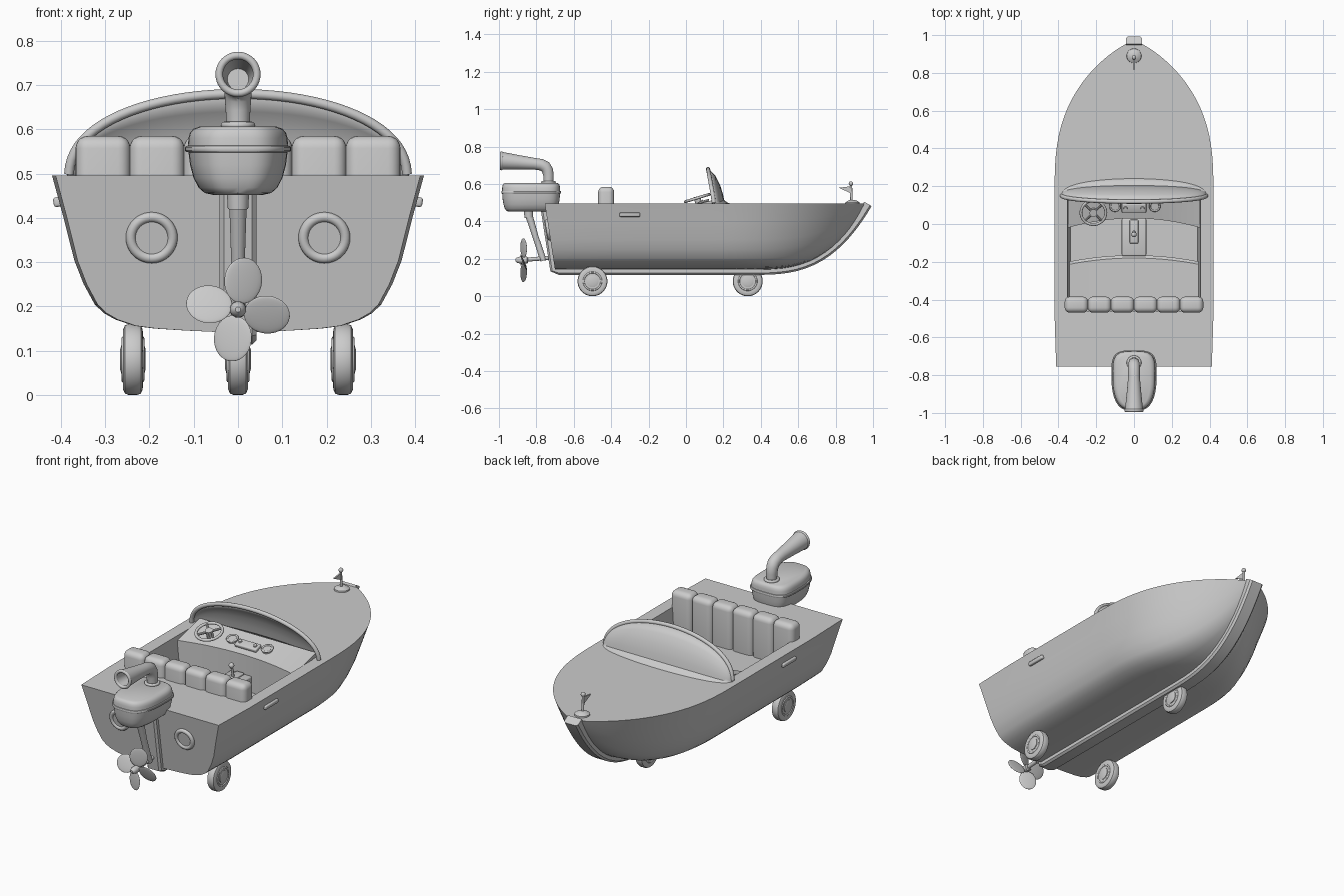
import bpy, bmesh
from math import sin, cos, pi, radians
from mathutils import Vector, Matrix

if "Cube" in bpy.data.objects:
    bpy.data.objects.remove(bpy.data.objects["Cube"])

X, Y, Z = Vector((1, 0, 0)), Vector((0, 1, 0)), Vector((0, 0, 1))


def finish(ob, angle=35):
    bpy.ops.object.select_all(action='DESELECT')
    ob.select_set(True)
    bpy.context.view_layer.objects.active = ob
    bpy.ops.object.shade_smooth_by_angle(angle=radians(angle))
    return ob


def from_bm(name, bm):
    bmesh.ops.recalc_face_normals(bm, faces=bm.faces)
    me = bpy.data.meshes.new(name)
    bm.to_mesh(me)
    bm.free()
    ob = bpy.data.objects.new(name, me)
    bpy.context.collection.objects.link(ob)
    return finish(ob)


def loft(name, rings, caps=(True, True), closed=True):
    bm = bmesh.new()
    vs = [[bm.verts.new(p) for p in r] for r in rings]
    n = len(rings[0])
    for a, b in zip(vs, vs[1:]):
        for i in range(n if closed else n - 1):
            j = (i + 1) % n
            bm.faces.new((a[i], a[j], b[j], b[i]))
    for c, r in zip(caps, (vs[0], vs[-1])):
        if c:
            bm.faces.new(r)
    return from_bm(name, bm)


def tube(name, pts, radii, ref=X, caps=(True, True), n=32):
    pts = [Vector(p) for p in pts]
    rings = []
    for i, (p, r) in enumerate(zip(pts, radii)):
        t = (pts[min(i + 1, len(pts) - 1)] - pts[max(i - 1, 0)]).normalized()
        u = t.cross(ref).normalized()
        v = u.cross(t)
        rings.append([p + r * (cos(2*pi*k/n) * u + sin(2*pi*k/n) * v) for k in range(n)])
    return loft(name, rings, caps)


def torus(name, loc, major, minor, rot=(0, 0, 0)):
    bpy.ops.mesh.primitive_torus_add(location=loc, rotation=rot, major_radius=major,
                                     minor_radius=minor, major_segments=40, minor_segments=12)
    ob = bpy.context.object
    ob.name = name
    return finish(ob)


def box(name, loc, size, bevel=0.005, rot=(0, 0, 0), seg=3):
    bpy.ops.mesh.primitive_cube_add(size=1, location=loc, rotation=rot)
    ob = bpy.context.object
    ob.name = name
    ob.data.transform(Matrix.Diagonal((*size, 1)))
    m = ob.modifiers.new('bevel', 'BEVEL')
    m.width, m.segments = bevel, seg
    bpy.ops.object.modifier_apply(modifier='bevel')
    return finish(ob)


def ball(name, loc, r):
    bpy.ops.mesh.primitive_uv_sphere_add(segments=20, ring_count=12, radius=r, location=loc)
    bpy.context.object.name = name
    return finish(bpy.context.object)


# Hull: lofted stations, pinched to a raked bow
DECK = 0.495
SECTION = [(0, 0), (.28, .015), (.45, .028), (.56, .045), (.66, .085), (.72, .125), (.77, .18),
           (.83, .31), (.88, .46), (.94, .74), (1, 1)]


def keel_z(y):
    return .14 + (DECK - .14) * max(0, (y - .35) / .62) ** 3


stations = [-.755, -.5, -.25, 0, .12] + [.2 + .767 * sin(pi / 2 * k / 22) for k in range(23)]
rings = []
for i, y in enumerate(stations):
    s = max(0, (y - .2) / .77)
    w = (.42 if i else .412) * (1 - s ** 2.6) ** .8
    half = []
    for px, pz in SECTION:
        px = (1 - s * s) * px + s * s * pz ** .6
        yy = y + (.055 * (1 - pz) if i == 0 else 0)
        half.append((w * px, yy, keel_z(y) + (DECK - keel_z(y)) * pz))
    rings.append(half + [(-x, a, b) for x, a, b in half[:0:-1]])
hull = loft('hull', rings)

# Cockpit opening cut from the hull
cut = loft('cockpit_cutter', [[(-w, -.46, z), (w, -.46, z), (w, .14, z), (-w, .14, z)]
                              for z, w in ((.28, .335), (.7, .37))])
cut.hide_render = True
m = hull.modifiers.new('cockpit', 'BOOLEAN')
m.object, m.operation, m.solver = cut, 'DIFFERENCE', 'EXACT'
bpy.context.view_layer.objects.active = hull
bpy.ops.object.modifier_apply(modifier='cockpit')
bpy.data.objects.remove(cut)
finish(hull)

# Keel band running up the transom and the stem
path = [(-.755, DECK), (-.728, .32), (-.70, .14)]
path += [(y, keel_z(y)) for y in [-.68, -.3, .1] + [.35 + .62 * sin(pi/2*k/20) for k in range(21)]]
rings = []
for i, p in enumerate(path):
    a, b = path[max(i - 1, 0)], path[min(i + 1, len(path) - 1)]
    n = Vector((0, b[1] - a[1], a[0] - b[0])).normalized()
    c = Vector((0, *p))
    rings.append([c + n * d + X * w for d, w in
                  ((-.02, -.042), (.016, -.042), (.026, -.032), (.026, .032), (.016, .042), (-.02, .042))])
loft('keel_band', rings)

# Windshield with flared foot, and its frame
arch, glass = [], []
for k in range(41):
    t = .03 + (pi - .06) * k / 40
    x, h = .382 * cos(t), .19 * sin(t) ** .88
    y0, d = .15 - .032 * sin(t), .125 * sin(t) ** .8
    arch.append((x, y0, .49 + h))
    glass.append([(x, y0 + d * a, .49 + h * b) for a, b in
                  ((1, 0), (.8, .04), (.66, .12), (.6, .3), (.48, .55), (.28, .8), (0, 1))])
shield = loft('windshield', glass, (False, False), False)
m = shield.modifiers.new('thickness', 'SOLIDIFY')
m.thickness, m.offset = .008, 0
tube('windshield_frame', arch, [.011] * 41, Y, n=12)

# Dashboard and bench, both with curved front edges
xs = [-.35 + .7 * k / 16 for k in range(17)]
loft('dashboard', [[(x, e, .28), (x, e, .472), (x, .17, .52), (x, .17, .28)]
                   for x in xs for e in [.03 - .05 * (x / .35) ** 2]])
loft('bench', [[(x, e, .27), (x, e, .35), (x, e - .015, .362), (x, -.45, .355), (x, -.45, .27)]
               for x in xs for e in [-.165 - .035 * (x / .35) ** 2]])
for k in range(6):
    box('seat_cushion', (-.305 + .122 * k, -.427, .44), (.124, .085, .29), .028, seg=5)

# Instruments
TILT = radians(17)
for x in (-.1, .11):
    tube('gauge', [(x, .098, .49), (x, .094, .508)], [.026, .026])
    torus('gauge_rim', (x, .094, .507), .026, .005, (TILT, 0, 0))
box('radio_panel', (0, .085, .497), (.13, .05, .02), .006, (TILT, 0, 0))
for x in (-.045, .045):
    tube('radio_knob', [(x, .086, .5), (x, .082, .514)], [.011, .009])

# Steering wheel
hub = Vector((-.215, .06, .525))
torus('steering_wheel', hub, .066, .0075, (TILT, 0, 0))
tube('steering_column', [hub + Vector((0, .01, -.035)), hub + Vector((0, -.002, .008))], [.016, .02])
for k in range(4):
    a = pi / 4 + k * pi / 2
    d = Vector((cos(a), sin(a) * cos(TILT), sin(a) * sin(TILT)))
    tube('wheel_spoke', [hub, hub + d * .065], [.007, .006], Z, n=10)

# Centre console and throttle lever
box('console', (0, -.07, .32), (.13, .2, .1), .008)
box('lever_plate', (0, -.04, .373), (.045, .125, .012), .004)
tube('lever', [(0, -.04, .37), (0, -.055, .44)], [.007, .006], n=12)
ball('lever_knob', (0, -.056, .443), .014)

# Engine cowl: stacked rings of a tapered, rounded plan


def cowl_ring(z, s):
    out = []
    for k in range(56):
        a = 2 * pi * k / 56
        c, n = cos(a), sin(a)
        e = .5 if n > 0 else .85
        x = .121 * (abs(c) ** .6) * (1 if c > 0 else -1) * (1 - .06 * (1 - n))
        y = .156 * (abs(n) ** e) * (1 if n > 0 else -1)
        out.append((x * s, -.828 + y * (1 - .45 * (1 - s)), z))
    return out


loft('engine_cowl', [cowl_ring(z, s) for z, s in (
    (.452, .5), (.456, .66), (.468, .78), (.49, .88), (.52, .95), (.548, .98), (.549, 1.03), (.552, 1.05),
    (.559, 1.05), (.562, 1.03), (.563, .99), (.58, .98), (.592, .95), (.601, .88), (.606, .76))])

# Exhaust horn
tube('exhaust_horn', [(0, y, z) for y, z in ((-.735, .6), (-.735, .645), (-.74, .672), (-.752, .692),
     (-.775, .703), (-.81, .708), (-.9, .716), (-.988, .724))],
     [.026, .028, .03, .031, .031, .031, .039, .048], caps=(True, False))
tube('horn_bore', [(0, -.988, .724), (0, -.86, .713)], [.037, .024], caps=(False, True))
torus('horn_lip', (0, -.987, .724), .0425, .0085, (pi / 2, 0, 0))
torus('horn_collar', (0, -.735, .609), .031, .008)

# Engine leg, shaft and propeller
tube('leg_collar', [(0, -.843, .47), (0, -.84, .42)], [.026, .023])
tube('engine_leg', [(0, -.842, .44), (0, -.805, .32), (0, -.762, .19)], [.02, .016, .017])
tube('propeller_shaft', [(0, -.9, .192), (0, -.725, .205)], [.011, .011])
tube('propeller_hub', [(0, y, .193) for y in (-.912, -.906, -.89, -.85, -.845)], [.006, .013, .018, .019, .014])
bm = bmesh.new()
for k in range(4):
    mat = (Matrix.Translation((0, -.868, .193)) @ Matrix.Rotation(radians(5 + 90 * k), 4, 'Y')
           @ Matrix.Translation((.006, 0, .066)) @ Matrix.Rotation(radians(22), 4, 'Z')
           @ Matrix.Diagonal((.046, .005, .052, 1)))
    bmesh.ops.create_uvsphere(bm, u_segments=24, v_segments=14, radius=1, matrix=mat)
from_bm('propeller_blades', bm)

# Transom portholes and side handles
for s in (-1, 1):
    torus('porthole_ring', (s * .195, -.736, .355), .047, .0115, (radians(98.8), 0, 0))
    tube('porthole_glass', [(s * .195, -.72, .357), (s * .195, -.74, .354)], [.04, .038])
    box('side_handle', (s * .406, -.3, .436), (.022, .11, .022), .006, (0, s * radians(10), 0))

# Wheels: one under the bow, two under the stern
for x, y in ((0, .33), (-.2375, -.5), (.2375, -.5)):
    tube('tyre', [(x + a, y, .08) for a in (-.0225, -.022, -.018, -.01, .01, .018, .022, .0225)],
         [.062, .068, .077, .08, .08, .077, .068, .062], Z, n=48)
    tube('wheel_hub', [(x + a, y, .08) for a in (-.029, -.026, .026, .029)], [.022, .032, .032, .022], Z)
    for s in (-1, 1):
        torus('wheel_rim', (x + s * .021, y, .08), .047, .005, (0, pi / 2, 0))

# Bow light mast with pennant
tube('mast_base', [(0, .89, z) for z in (.49, .502, .51, .515)], [.04, .038, .025, .012])
tube('mast', [(0, .885, .5), (0, .882, .6)], [.007, .006], n=12)
ball('mast_ball', (0, .882, .602), .012)
loft('pennant', [[(x, .884, .588), (x, .884, .548), (x, .818, .58)] for x in (-.004, .004)])
